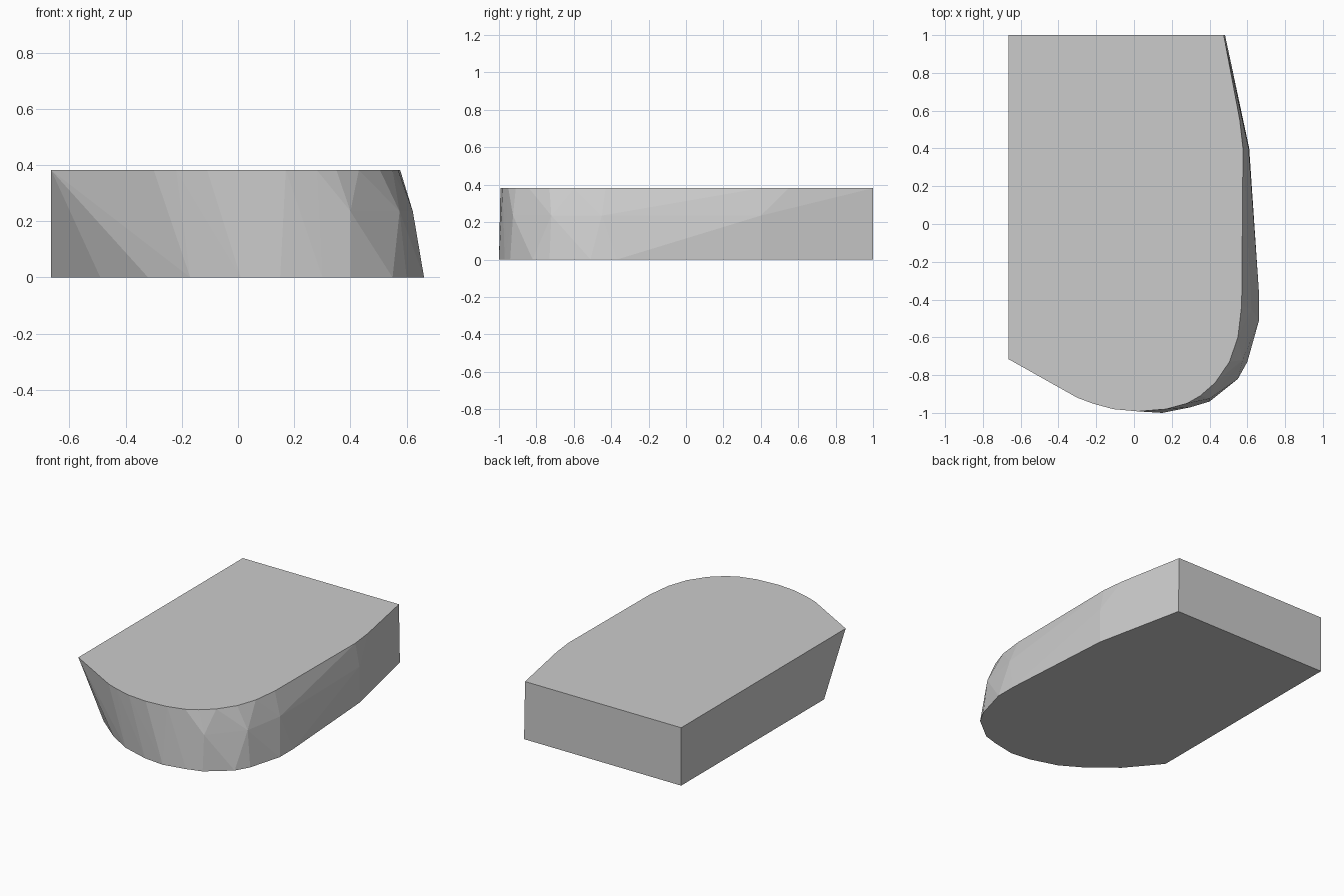
import bpy, bmesh

if "Cube" in bpy.data.objects:
    bpy.data.objects.remove(bpy.data.objects["Cube"])

HEIGHT = 0.382

# Outline of the flat top, running from back left round to front left
top = [(-0.665, 1), (0.475, 1), (0.56, 0.55), (0.577, 0.4), (0.57, -0.43),
       (0.55, -0.6), (0.505, -0.73), (0.43, -0.84), (0.35, -0.91), (0.28, -0.95),
       (0.17, -0.98), (0.02, -0.992), (-0.11, -0.98), (-0.22, -0.95),
       (-0.3, -0.92), (-0.665, -0.715)]

# Outline of the base, leaning out on the right and in at the front left
base = [(-0.665, 1), (0.482, 1), (0.61, 0.4), (0.662, -0.37), (0.662, -0.51),
        (0.6, -0.73), (0.55, -0.82), (0.4, -0.94), (0.3, -0.97), (0.15, -1),
        (0.01, -0.985), (-0.17, -0.93), (-0.32, -0.84), (-0.49, -0.7),
        (-0.665, -0.49)]

# Slight bulge halfway up the right wall
bulge = [(0.607, 0.4), (0.622, -0.45), (0.575, -0.72), (0.4, -0.925)]

# Solid block stretched round the outlines
bm = bmesh.new()
for outline, z in ((base, 0), (bulge, 0.235), (top, HEIGHT)):
    for x, y in outline:
        bm.verts.new((x, y, z))
hull = bmesh.ops.convex_hull(bm, input=bm.verts[:])
loose = [v for v in bm.verts if not v.link_faces]
bmesh.ops.delete(bm, geom=loose, context='VERTS')
bmesh.ops.dissolve_limit(bm, angle_limit=0.005, verts=bm.verts[:], edges=bm.edges[:])
bmesh.ops.recalc_face_normals(bm, faces=bm.faces[:])

mesh = bpy.data.meshes.new("rounded_block")
bm.to_mesh(mesh)
bm.free()
block = bpy.data.objects.new("rounded_block", mesh)
bpy.context.collection.objects.link(block)
